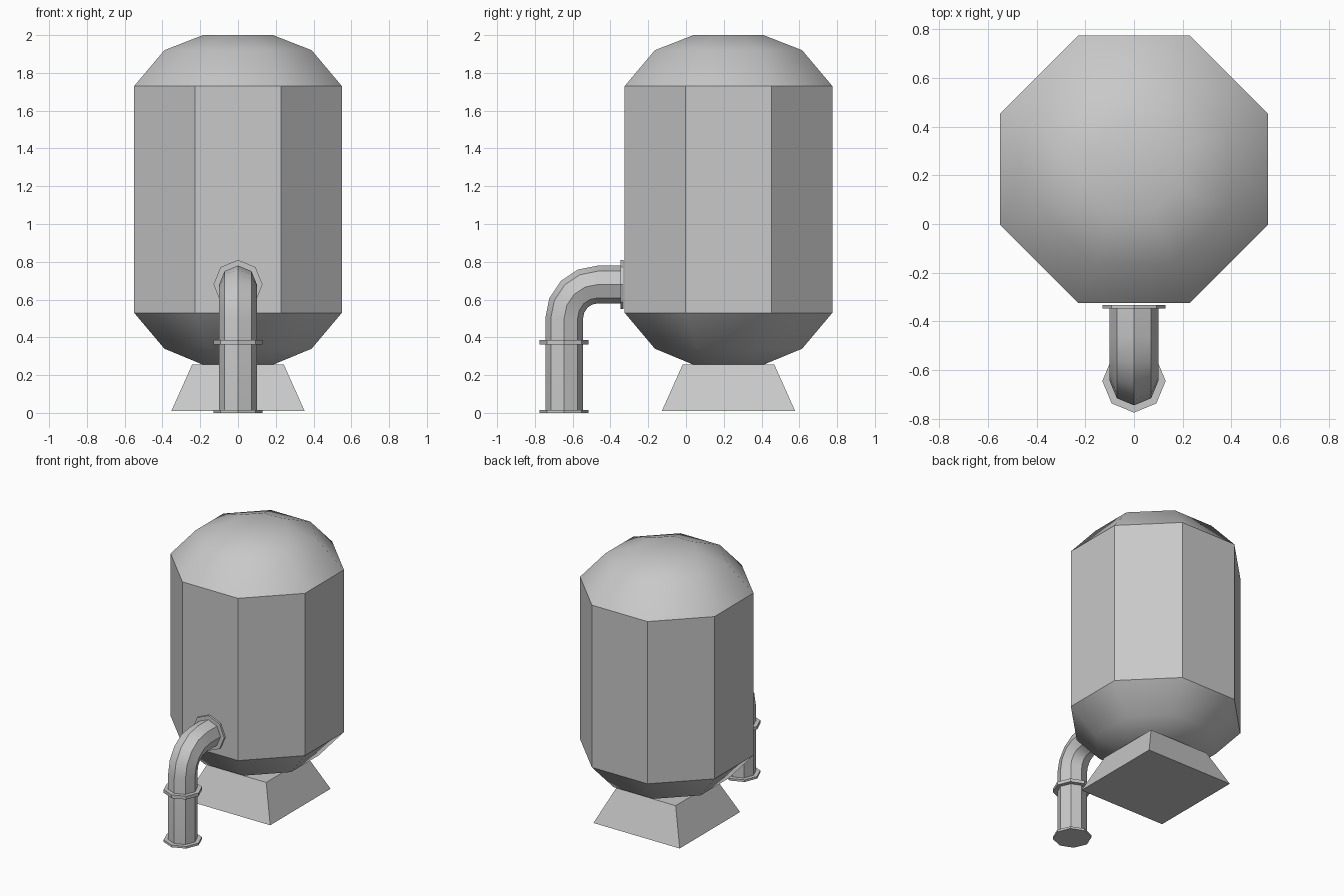
import bpy, bmesh
from math import sin, cos, pi, radians
from mathutils import Vector, Matrix

cube = bpy.data.objects.get("Cube")
if cube:
    bpy.data.objects.remove(cube)

grey = bpy.data.materials.new("plain grey")
grey.use_nodes = True
colour = (0.58, 0.58, 0.58, 1)
grey.diffuse_color = colour
grey.node_tree.nodes["Principled BSDF"].inputs["Base Color"].default_value = colour


def loft(name, rings, smooth=None):
    """Join closed rings of points into a capped solid."""
    bm = bmesh.new()
    rows = [[bm.verts.new(p) for p in ring] for ring in rings]
    n = len(rows[0])
    for a, b in zip(rows, rows[1:]):
        for i in range(n):
            j = (i + 1) % n
            bm.faces.new((a[i], a[j], b[j], b[i]))
    bm.faces.new(rows[0][::-1])
    bm.faces.new(rows[-1])
    bmesh.ops.recalc_face_normals(bm, faces=bm.faces)
    mesh = bpy.data.meshes.new(name)
    bm.to_mesh(mesh)
    bm.free()
    mesh.materials.append(grey)
    obj = bpy.data.objects.new(name, mesh)
    bpy.context.collection.objects.link(obj)
    if smooth:
        bpy.ops.object.select_all(action='DESELECT')
        obj.select_set(True)
        bpy.context.view_layer.objects.active = obj
        bpy.ops.object.shade_smooth_by_angle(angle=radians(smooth))
    return obj


def ring(centre, radius, sides=8, turn=0.0, tilt=0.0):
    """Regular polygon, tilted about x from lying flat."""
    rot = Matrix.Rotation(tilt, 3, 'X')
    angles = [turn + 2 * pi * i / sides for i in range(sides)]
    return [Vector(centre) + rot @ Vector((radius * cos(a), radius * sin(a), 0))
            for a in angles]


# Tank: octagonal barrel with faceted domes, flat side to the front
tank_y = 0.225
profile = [(0.185, 0.255), (0.39, 0.34), (0.55, 0.53),
           (0.55, 1.73), (0.39, 1.92), (0.185, 2.0)]
loft("tank", [ring((0, tank_y, z), r / cos(pi / 8), turn=pi / 8)
              for r, z in profile], smooth=37)

# Tapered square pedestal
loft("pedestal", [ring((0, tank_y, z), r / cos(pi / 4), sides=4, turn=pi / 4)
                  for r, z in [(0.353, 0.01), (0.243, 0.255)]])

# Pipe: upright run, quarter bend, short run into the tank
pipe_y, pipe_z, bend, steps = -0.645, 0.68, 0.18, 4
path = [((0, pipe_y, 0.01), 0)]
for i in range(steps + 1):
    t = pi / 2 * i / steps
    path.append(((0, pipe_y + bend * (1 - cos(t)), pipe_z - bend + bend * sin(t)), -t))
path.append(((0, -0.335, pipe_z), -pi / 2))
loft("pipe", [ring(c, 0.1, tilt=t) for c, t in path], smooth=30)


# Flanges at the floor, below the bend and against the tank
def flange(name, start, end, tilt=0.0):
    loft(name, [ring(c, 0.13, tilt=tilt) for c in (start, end)])


flange("floor_flange", (0, pipe_y, 0), (0, pipe_y, 0.016))
flange("middle_flange", (0, pipe_y, 0.363), (0, pipe_y, 0.387))
flange("tank_flange", (0, -0.347, pipe_z), (0, -0.332, pipe_z), -pi / 2)
